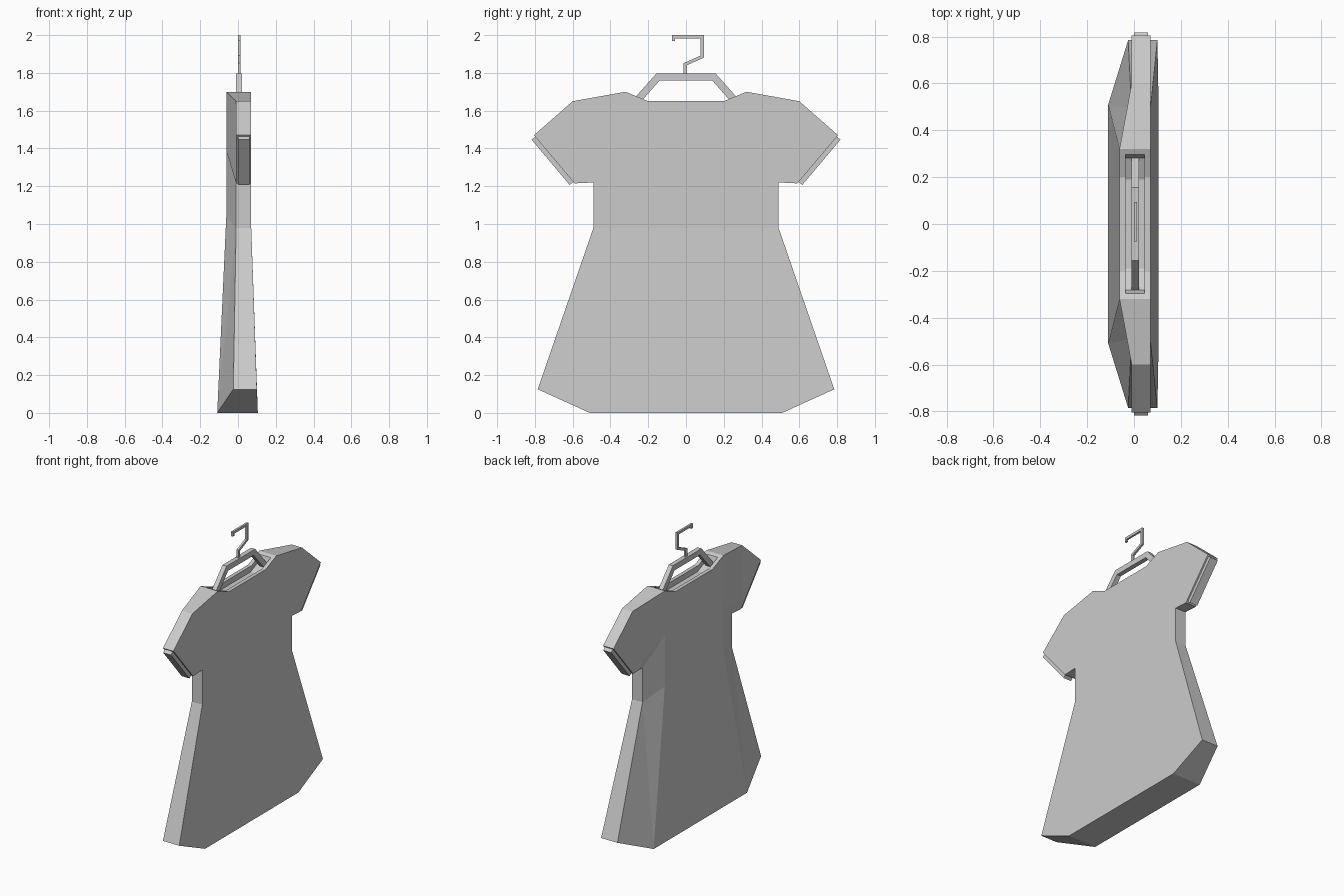
import bpy, bmesh
from mathutils import Vector

cube = bpy.data.objects.get("Cube")
if cube:
    bpy.data.objects.remove(cube, do_unlink=True)

# Single flat colour
grey = bpy.data.materials.new("light_grey")
grey.use_nodes = True
colour = (0.6, 0.6, 0.6, 1)
grey.diffuse_color = colour
grey.node_tree.nodes["Principled BSDF"].inputs["Base Color"].default_value = colour


def finish(name, bm):
    bmesh.ops.recalc_face_normals(bm, faces=bm.faces[:])
    mesh = bpy.data.meshes.new(name)
    bm.to_mesh(mesh)
    bm.free()
    mesh.materials.append(grey)
    obj = bpy.data.objects.new(name, mesh)
    bpy.context.collection.objects.link(obj)
    return obj


def ribbon(name, path, width, x_mid, thick):
    """Square bar along a (y, z) path with mitred corners."""
    pts = [Vector(p) for p in path]
    bm = bmesh.new()
    rings = []
    for i, p in enumerate(pts):
        a = (p - pts[i - 1]).normalized() if i else (pts[1] - p).normalized()
        b = (pts[i + 1] - p).normalized() if i < len(pts) - 1 else a
        na, nb = Vector((-a.y, a.x)), Vector((-b.y, b.x))
        m = (na + nb).normalized()
        m *= width / 2 / m.dot(na)
        rings.append([bm.verts.new((x_mid + sx * thick / 2, p.x + s * m.x, p.y + s * m.y))
                      for sx, s in ((-1, -1), (1, -1), (1, 1), (-1, 1))])
    for r, q in zip(rings, rings[1:]):
        for k in range(4):
            bm.faces.new((r[k], r[k - 1], q[k - 1], q[k]))
    bm.faces.new(rings[0])
    bm.faces.new(rings[-1])
    return finish(name, bm)


# Dress half outline: name -> (y, z, flat side x, shaped side x)
outline = {
    "hem": (0.51, 0.0, 0.105, -0.11),
    "flare": (0.785, 0.125, 0.10, -0.025),
    "waist": (0.49, 0.98, 0.07, -0.01),
    "armpit": (0.49, 1.22, 0.07, -0.01),
    "cuff_low": (0.59, 1.215, 0.07, -0.01),
    "cuff_top": (0.805, 1.47, 0.07, -0.01),
    "shoulder": (0.60, 1.65, 0.07, -0.01),
    "collar": (0.32, 1.70, 0.07, -0.062),
    "neck": (0.20, 1.65, 0.07, -0.062),
}
order = list(outline)
bm = bmesh.new()
flat, shaped = {}, {}
for s in (1, -1):
    for n, (y, z, xf, xs) in outline.items():
        flat[n, s] = bm.verts.new((xf, s * y, z))
        shaped[n, s] = bm.verts.new((xs, s * y, z))
    # Corners of the raised centre panel
    shaped["panel_low", s] = bm.verts.new((-0.062, s * 0.32, 1.04))
    shaped["panel_up", s] = bm.verts.new((-0.062, s * 0.32, 1.39))


def both(verts, names):
    """One face running up the +y side and back down the -y side."""
    return bm.faces.new([verts[n, 1] for n in names] + [verts[n, -1] for n in reversed(names)])


both(flat, order[:3])
both(flat, order[2:])
both(shaped, ["hem", "panel_low"])
both(shaped, ["panel_low", "panel_up", "collar", "neck"])

# Side facets and rim of both halves
cuffs, neckline = [], []
facets = [("hem", "flare", "waist"), ("hem", "waist", "panel_low"),
          ("waist", "armpit", "panel_up", "panel_low"),
          ("armpit", "cuff_low", "panel_up"),
          ("panel_up", "cuff_low", "shoulder", "collar"),
          ("cuff_low", "cuff_top", "shoulder")]
for s in (1, -1):
    for f in facets:
        bm.faces.new([shaped[n, s] for n in f])
    for a, b in zip(order, order[1:]):
        face = bm.faces.new((flat[a, s], flat[b, s], shaped[b, s], shaped[a, s]))
        if a == "cuff_low":
            cuffs.append(face)
        if b == "neck":
            neckline.append(face)
for n in ("hem", "neck"):
    face = bm.faces.new((flat[n, 1], flat[n, -1], shaped[n, -1], shaped[n, 1]))
    if n == "neck":
        neckline.append(face)
bmesh.ops.recalc_face_normals(bm, faces=bm.faces[:])

# Recessed sleeve openings
for face in cuffs:
    bmesh.ops.inset_region(bm, faces=[face], thickness=0.01, use_even_offset=True)
    out = bmesh.ops.extrude_face_region(bm, geom=[face])
    shift = face.normal * -0.025
    bmesh.ops.translate(bm, vec=shift, verts=[v for v in out["geom"] if isinstance(v, bmesh.types.BMVert)])
    bmesh.ops.delete(bm, geom=[face], context="FACES_ONLY")

# Recessed neck opening
bmesh.ops.inset_region(bm, faces=neckline, thickness=0.026, use_even_offset=True)
out = bmesh.ops.extrude_face_region(bm, geom=neckline)
for v in out["geom"]:
    if isinstance(v, bmesh.types.BMVert):
        v.co.z -= 0.04
        v.co.y *= 0.95
bmesh.ops.delete(bm, geom=neckline, context="FACES_ONLY")
finish("dress", bm)

# Hanger frame and hook
ribbon("hanger_frame", [(-0.268, 1.643), (-0.148, 1.778), (0.148, 1.778), (0.268, 1.643)],
       0.038, 0.006, 0.032)
ribbon("hanger_hook", [(-0.004, 1.79), (-0.004, 1.846), (0.086, 1.886), (0.086, 1.991),
                       (-0.066, 1.991), (-0.066, 1.968)], 0.017, 0.006, 0.014)
